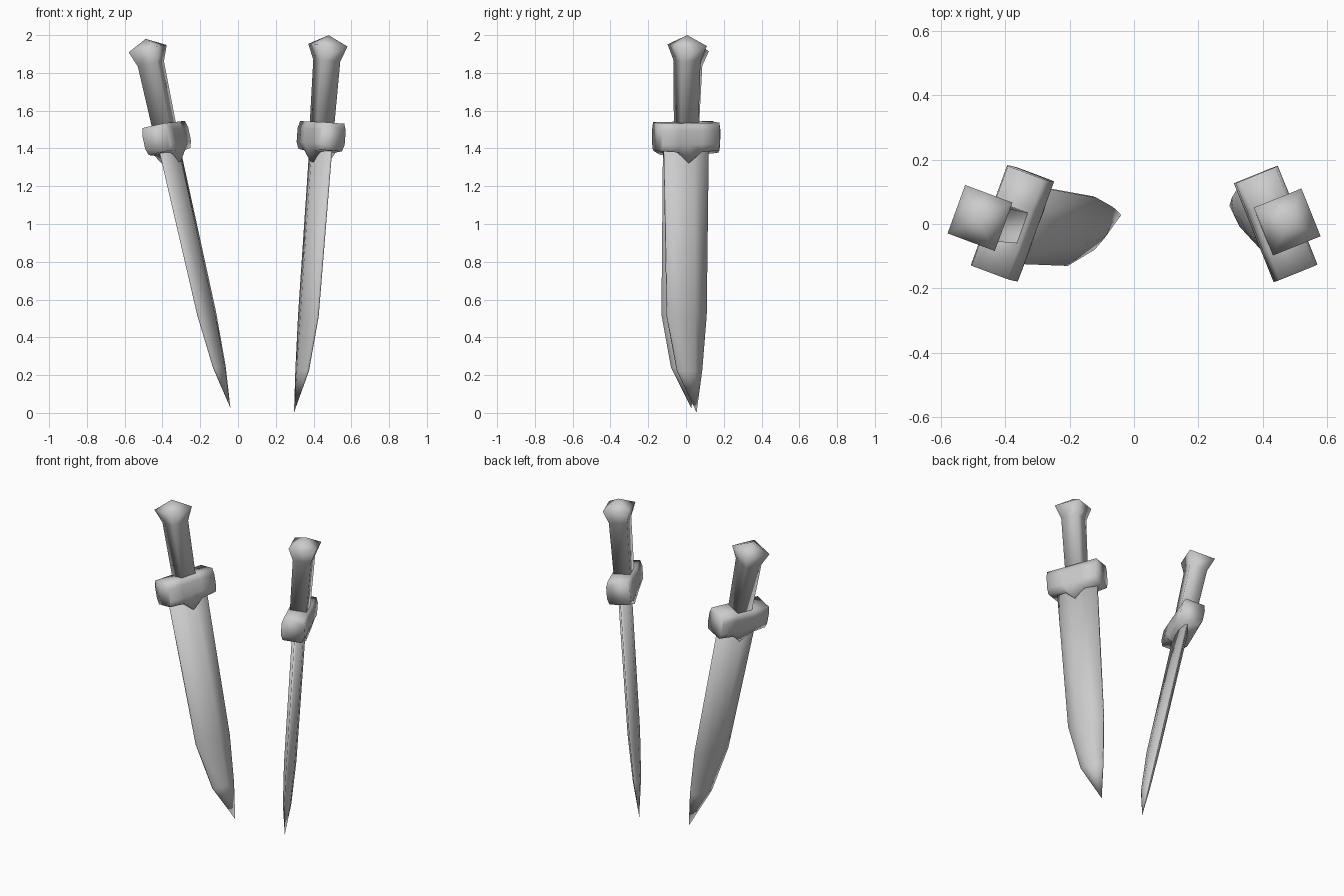
import bpy, bmesh, math
from mathutils import Vector, Matrix

if "Cube" in bpy.data.objects:
    bpy.data.objects.remove(bpy.data.objects["Cube"])


def loft(name, rings, matrix):
    """Skin a list of equal rings; a one-point ring closes to a tip."""
    bm = bmesh.new()
    vr = [[bm.verts.new(p) for p in r] for r in rings]
    for a, b in zip(vr, vr[1:]):
        n = len(a)
        for i in range(n):
            j = (i + 1) % n
            if len(b) == 1:
                bm.faces.new((a[i], a[j], b[0]))
            else:
                bm.faces.new((a[i], a[j], b[j], b[i]))
    for r in (vr[0], vr[-1]):
        if len(r) > 2:
            bm.faces.new(r)
    bmesh.ops.recalc_face_normals(bm, faces=bm.faces)
    bm.transform(matrix)
    mesh = bpy.data.meshes.new(name)
    bm.to_mesh(mesh)
    bm.free()
    ob = bpy.data.objects.new(name, mesh)
    bpy.context.collection.objects.link(ob)
    bpy.ops.object.select_all(action='DESELECT')
    ob.select_set(True)
    bpy.context.view_layer.objects.active = ob
    bpy.ops.object.shade_smooth_by_angle(angle=math.radians(100))
    return ob


def square(h, z):
    return [(-h, -h, z), (h, -h, z), (h, h, z), (-h, h, z)]


def blade_ring(z, lo, hi, t, n=0.0):
    c, r = (lo + hi) / 2, (hi - lo) * 0.14
    e = 0.006
    return [(lo, n - e, z), (c - r, n - t, z), (c + r, n - t, z), (hi, n - e, z),
            (hi, n + e, z), (c + r, n + t, z), (c - r, n + t, z), (lo, n + e, z)]


def guard_ring(w, bottom, n):
    return [(w, -0.06, 0.077), (w, -0.071, 0.04), (w, -0.071, -0.035), (w, -n, -bottom),
            (w, n, -bottom), (w, 0.071, -0.035), (w, 0.071, 0.04), (w, 0.06, 0.077)]


def frame(centre, up, wide):
    # Local frame: x across the blade, y through its thickness, z to the pommel
    u = Vector(up).normalized()
    w = Vector(wide)
    w = (w - u * w.dot(u)).normalized()
    m = Matrix((w, u.cross(w), u)).transposed().to_4x4()
    return Matrix.Translation(centre) @ m


def dagger(side, centre, up, wide, blade_wide):
    m = frame(centre, up, wide)

    # Blade with bevelled faces and an off-centre tip
    loft(side + "_blade", [
        blade_ring(-0.03, -0.13, 0.13, 0.035, -0.003),
        blade_ring(-0.95, -0.102, 0.128, 0.032, -0.009),
        blade_ring(-1.24, -0.037, 0.107, 0.022, -0.007),
        [(0.083, 0, -1.465)]], frame(centre, up, blade_wide))

    # Crossguard with a pointed centre
    loft(side + "_guard", [
        guard_ring(-0.165, 0.07, 0.058), guard_ring(-0.065, 0.077, 0.064),
        guard_ring(0, 0.135, 0.05),
        guard_ring(0.065, 0.077, 0.064), guard_ring(0.165, 0.07, 0.058)], m)

    # Square grip flaring to a pyramid pommel
    loft(side + "_grip", [
        square(0.05, 0.05), square(0.055, 0.405),
        square(0.08, 0.487), [(0, 0, 0.54)]], m)


dagger("left", (-0.377, 0.002, 1.452), (-0.213, 0.035, 1), (0.35, 0.937, 0), (0.40, 0.915, 0))
dagger("right", (0.44, 0.0, 1.461), (0.074, 0.013, 1), (-0.374, 0.927, 0), (-0.43, 0.903, 0))
